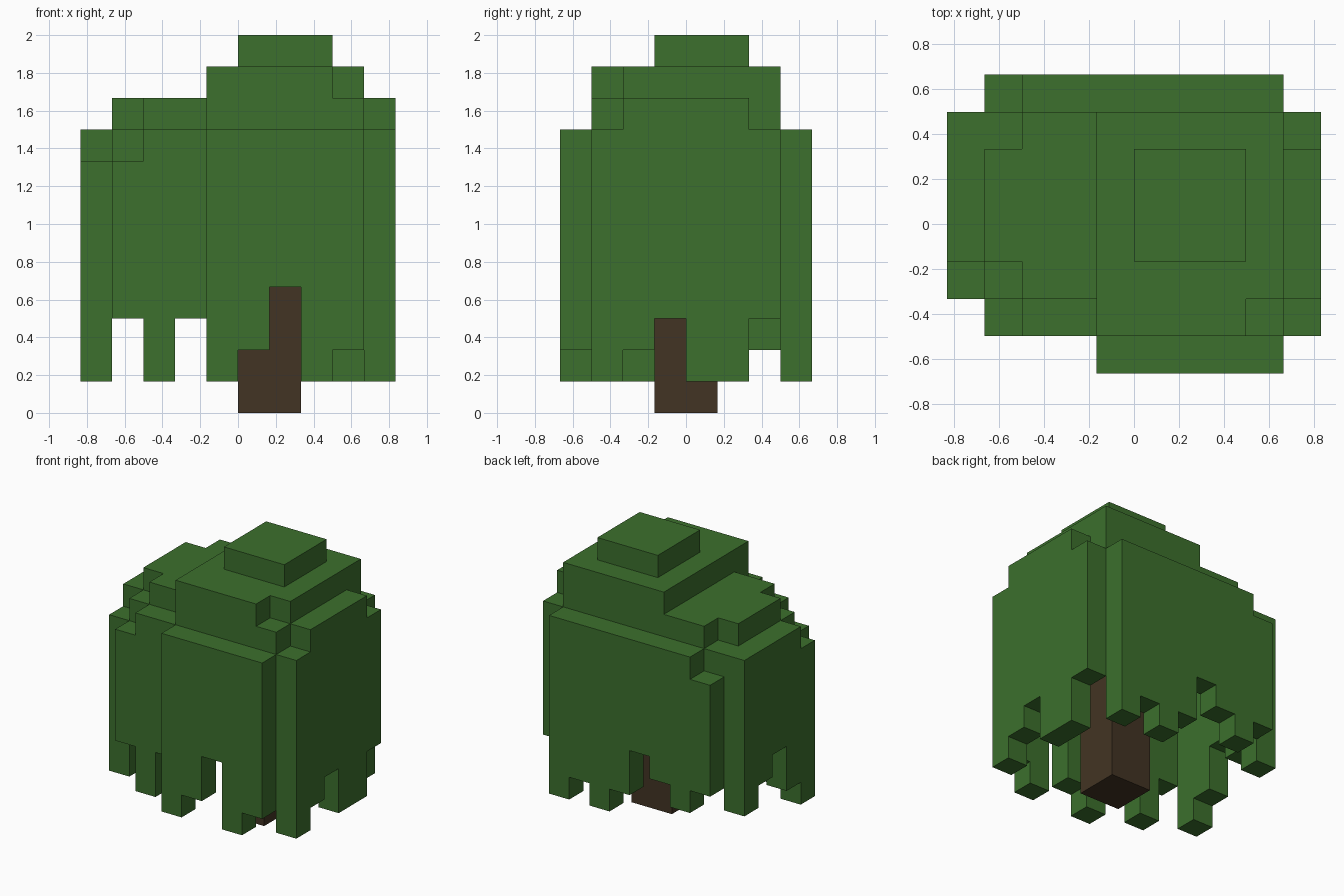
import bpy, bmesh
from mathutils import Vector
from itertools import product

old = bpy.data.objects.get("Cube")
if old:
    bpy.data.objects.remove(old, do_unlink=True)

U = 1 / 6  # size of one block


def material(name, rgb):
    m = bpy.data.materials.new(name)
    m.use_nodes = True
    m.diffuse_color = (*rgb, 1)
    bsdf = next(n for n in m.node_tree.nodes if n.type == 'BSDF_PRINCIPLED')
    bsdf.inputs["Base Color"].default_value = (*rgb, 1)
    bsdf.inputs["Roughness"].default_value = 1
    return m


def box(x0, x1, y0, y1, z0, z1):
    return set(product(range(x0, x1), range(y0, y1), range(z0, z1)))


def block_object(name, cells, mat):
    """Mesh made of the outer faces of a set of unit blocks."""
    bm = bmesh.new()
    for cell in cells:
        centre = Vector(cell) + Vector((.5, .5, .5))
        for axis, sign in product(range(3), (-1, 1)):
            n = Vector((0, 0, 0))
            n[axis] = sign
            if tuple(int(c + d) for c, d in zip(cell, n)) in cells:
                continue
            u = Vector((0, 0, 0))
            u[(axis + 1) % 3] = 1
            v = n.cross(u)
            corners = [(-1, -1), (1, -1), (1, 1), (-1, 1)]
            bm.faces.new([bm.verts.new((centre + (n + u * a + v * b) / 2) * U)
                          for a, b in corners])
    bmesh.ops.remove_doubles(bm, verts=bm.verts, dist=U / 100)
    mesh = bpy.data.meshes.new(name)
    bm.to_mesh(mesh)
    bm.free()
    mesh.materials.append(mat)
    obj = bpy.data.objects.new(name, mesh)
    bpy.context.collection.objects.link(obj)
    return obj


leaf_green = material("leaf green", (0.045, 0.162, 0.026))
bark_brown = material("bark brown", (0.055, 0.034, 0.017))

# Crown body: wide lower mass, with clipped shoulders
crown = box(-4, 4, 3, 4, 1, 9) | box(-5, 5, -2, 3, 1, 9)
crown |= box(-4, 5, -3, -2, 1, 9) | box(-1, 4, -4, -3, 1, 9)
crown -= box(-4, -3, 3, 4, 8, 9) | box(-5, -4, -2, -1, 8, 9) | box(-4, -3, -3, -2, 8, 9)

# Stepped upper layers
crown |= box(4, 5, -2, 2, 9, 10) | box(-1, 4, -3, 3, 9, 10)
crown |= box(-3, -1, -2, 3, 9, 10) | box(-4, -3, -1, 2, 9, 10)
crown |= box(-1, 4, -3, 3, 10, 11) - box(3, 4, -3, -2, 10, 11)
crown |= box(0, 3, -1, 2, 11, 12)


# Hollow inside, leaving a shell one block thick
def enclosed(c):
    x, y, z = c
    around = [(x + 1, y, z), (x - 1, y, z), (x, y + 1, z), (x, y - 1, z), (x, y, z + 1)]
    return all(a in crown for a in around)


crown -= {c for c in crown if enclosed(c)}

# Ragged hem: height at which each wall column ends
front_hem = zip(range(-5, 5), (-2, -3, -3, -3, -4, -4, -4, -4, -4, -3), "1313124121")
back_hem = zip(range(-4, 4), [3] * 8, "32342121")
right_hem = zip([4] * 5, range(-2, 3), "23113")
left_hem = zip([-5] * 4, range(-1, 3), "2432")
for hem in (front_hem, back_hem, right_hem, left_hem):
    for x, y, end in hem:
        crown -= box(x, x + 1, y, y + 1, 1, int(end))

block_object("leafy_crown", crown, leaf_green)

# Trunk rising inside the crown
block_object("trunk", box(0, 2, -1, 1, 0, 9), bark_brown)
